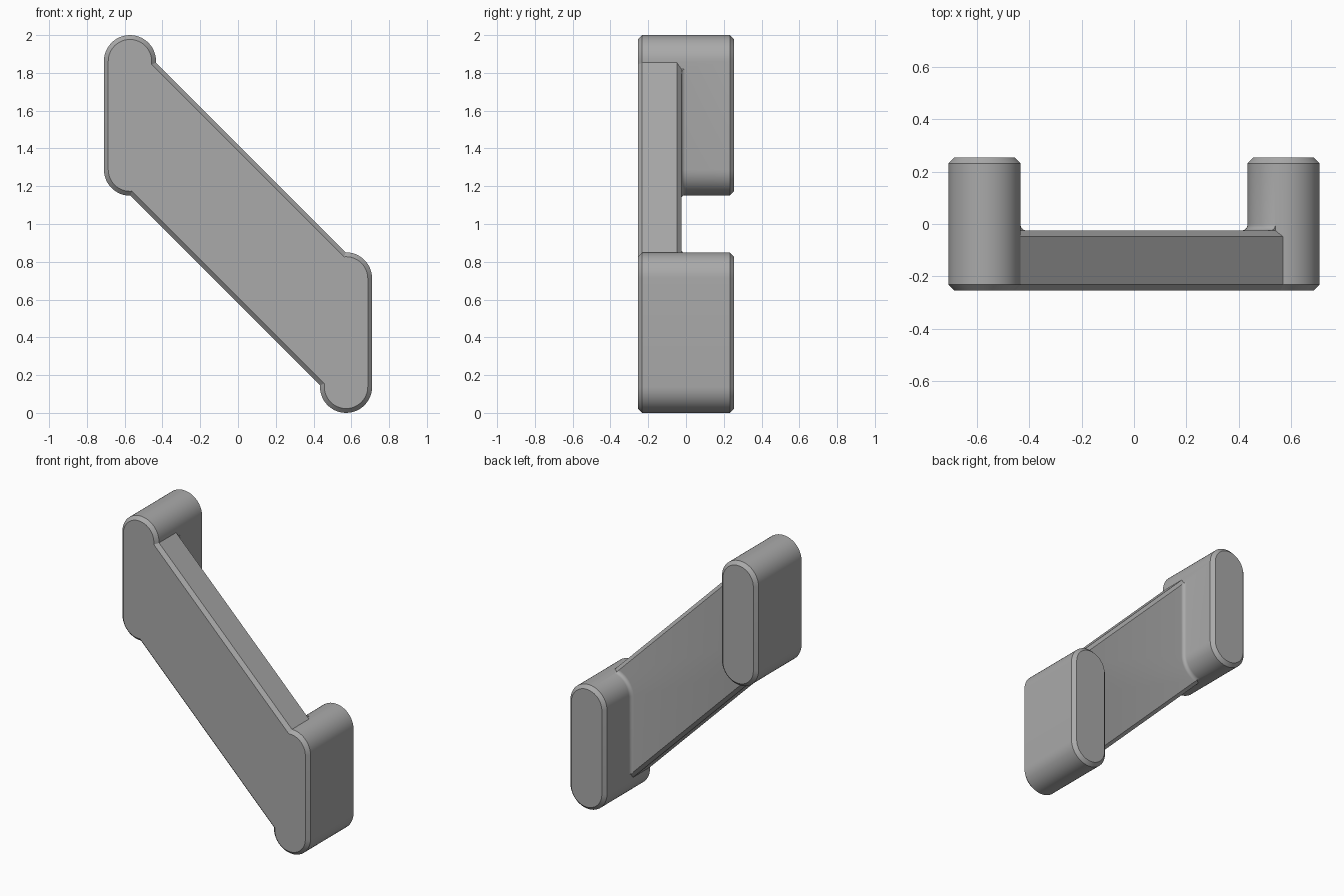
import bpy, bmesh, math

cube = bpy.data.objects.get("Cube")
if cube:
    bpy.data.objects.remove(cube, do_unlink=True)

grey = bpy.data.materials.new("plain_grey")
grey.use_nodes = True
COLOR = (0.4, 0.4, 0.4, 1)
grey.diffuse_color = COLOR
grey.node_tree.nodes["Principled BSDF"].inputs["Base Color"].default_value = COLOR

R, PEG_X, PEG_H = 0.138, 0.572, 0.85    # peg radius, offset and height
FRONT, BACK, PLATE_BACK = -0.255, 0.255, -0.025
C = 0.023                               # chamfer and fillet size
SLOPE = 0.42                            # plate edges: x + z = 1 +/- SLOPE


def peg_outline(x, z_bottom):
    """Upright rounded slot that shrinks by inset."""
    def outline(inset):
        pts, n = [], 24
        for start, z in ((0, z_bottom + PEG_H - R), (math.pi, z_bottom + R)):
            for i in range(n + 1):
                a = start + math.pi * i / n
                pts.append((x + (R - inset) * math.cos(a), z + (R - inset) * math.sin(a)))
        return pts
    return outline


def plate_outline(inset):
    """Slanted band with upright ends hidden in the pegs."""
    s = SLOPE - inset * math.sqrt(2)
    e = PEG_X
    return [(e, 1 - e - s), (e, 1 - e + s), (-e, 1 + e + s), (-e, 1 + e - s)]


def loft(name, outline, rings):
    """Skin an outline through (y, inset) rings and cap both ends."""
    bm = bmesh.new()
    loops = [[bm.verts.new((x, y, z)) for x, z in outline(inset)] for y, inset in rings]
    for a, b in zip(loops, loops[1:]):
        for i in range(len(a)):
            j = (i + 1) % len(a)
            bm.faces.new((a[i], a[j], b[j], b[i]))
    bm.faces.new(loops[0])
    bm.faces.new(loops[-1])
    bmesh.ops.recalc_face_normals(bm, faces=bm.faces)
    mesh = bpy.data.meshes.new(name)
    bm.to_mesh(mesh)
    bm.free()
    mesh.materials.append(grey)
    obj = bpy.data.objects.new(name, mesh)
    bpy.context.collection.objects.link(obj)
    return obj


def combine(obj, other, operation):
    """Apply a boolean and remove the second body."""
    mod = obj.modifiers.new("combine", "BOOLEAN")
    mod.operation, mod.solver, mod.object = operation, "EXACT", other
    bpy.context.view_layer.objects.active = obj
    bpy.ops.object.modifier_apply(modifier=mod.name)
    bpy.data.objects.remove(other, do_unlink=True)


# Slanted plate, chamfered along both long edges
bracket = loft("slanted_bracket", plate_outline,
               [(FRONT, C), (FRONT + C, 0), (PLATE_BACK - C, 0), (PLATE_BACK, C)])

# Pegs with chamfered ends, and a fillet where each meets the plate
peg_rings = [(FRONT, C), (FRONT + C, 0), (BACK - C, 0), (BACK, C)]
fillet_rings = [(PLATE_BACK - 0.03, -C)]
for i in range(7):
    a = math.pi / 2 * i / 6
    fillet_rings.append((PLATE_BACK + C * (1 - math.cos(a)), -C * (1 - math.sin(a))))
for side, x, z in (("right", -PEG_X, 2 - PEG_H), ("left", PEG_X, 0)):
    outline = peg_outline(x, z)
    fillet = loft(side + "_fillet", outline, fillet_rings)
    limit = loft("fillet_limit", plate_outline, [(PLATE_BACK - 0.02, C), (0.1, C)])
    combine(fillet, limit, "INTERSECT")
    peg = loft(side + "_peg", outline, peg_rings)
    combine(bracket, peg, "UNION")
    combine(bracket, fillet, "UNION")

# Smooth the rounded sides, keep the chamfers crisp
bpy.ops.object.select_all(action="DESELECT")
bracket.select_set(True)
bpy.context.view_layer.objects.active = bracket
bpy.ops.object.shade_smooth_by_angle(angle=math.radians(30))
